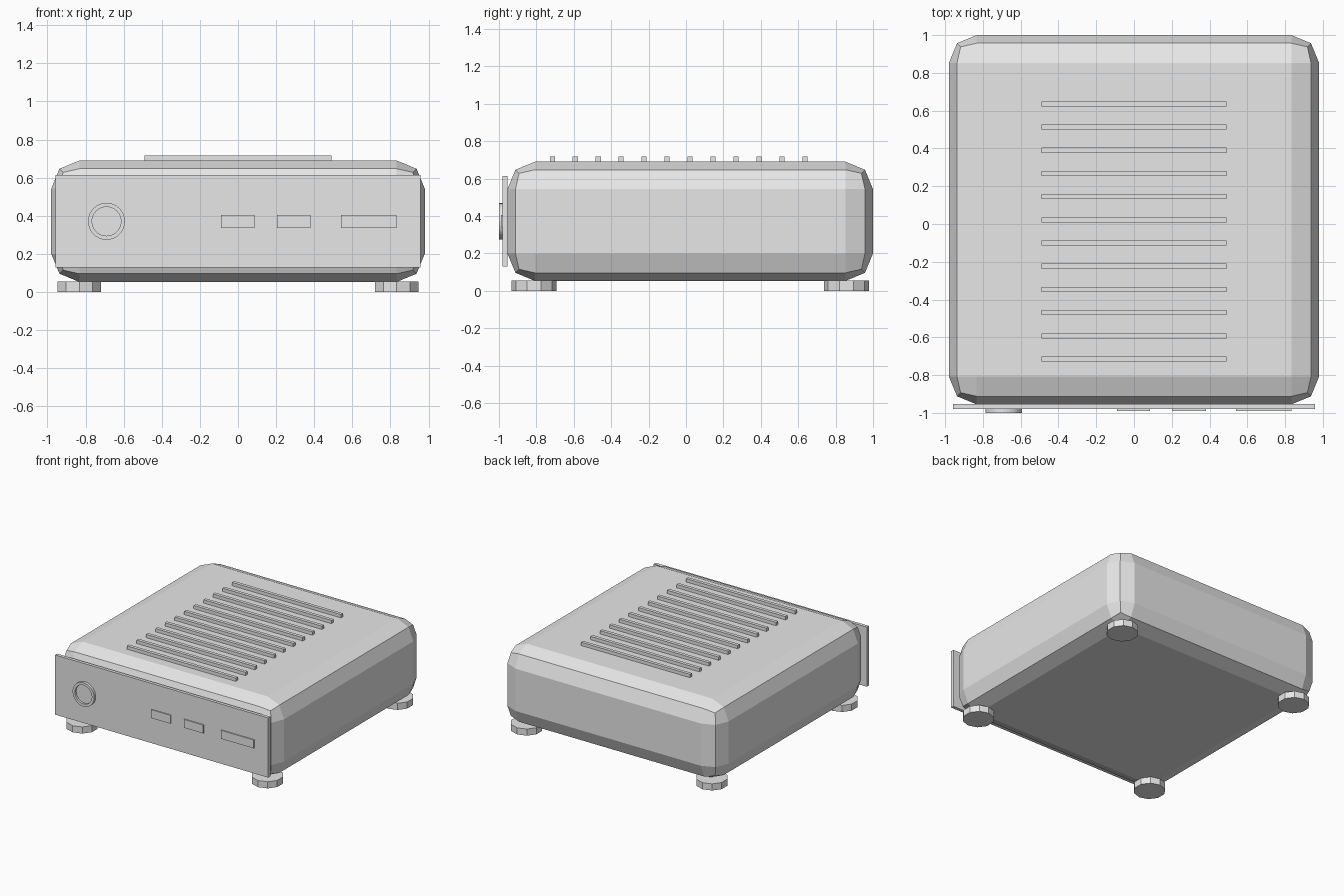
import bpy
import bmesh
from math import pi

cube = bpy.data.objects.get("Cube")
if cube:
    bpy.data.objects.remove(cube, do_unlink=True)

grey = bpy.data.materials.new("light grey")
grey.use_nodes = True
grey.diffuse_color = (0.8, 0.8, 0.8, 1)
grey.node_tree.nodes["Principled BSDF"].inputs["Base Color"].default_value = grey.diffuse_color


def box(name, x, y, z):
    """Box spanning the given (low, high) range on each axis."""
    spans = (x, y, z)
    bpy.ops.mesh.primitive_cube_add(size=1, location=[(a + b) / 2 for a, b in spans])
    obj = bpy.context.object
    obj.name = name
    obj.scale = [b - a for a, b in spans]
    bpy.ops.object.transform_apply(location=False, rotation=False)
    obj.data.materials.append(grey)
    return obj


def cylinder(name, sides, radius, depth, location, tilt=0):
    bpy.ops.mesh.primitive_cylinder_add(vertices=sides, radius=radius, depth=depth,
                                        location=location, rotation=(tilt, 0, 0))
    obj = bpy.context.object
    obj.name = name
    obj.data.materials.append(grey)
    return obj


# Case with two-step chamfered edges
MID_Y = 0.0225
case = box("case", (-0.98, 0.98), (-0.955, 1.0), (0.053, 0.69))
bevel = case.modifiers.new("chamfer", "BEVEL")
bevel.width = 0.147
bevel.segments = 2

# Feet under the corners
for side, sx in (("left", 1), ("right", -1)):
    for end, sy in (("front", -1), ("back", 1)):
        cylinder(f"{end}_{side}_foot", 10, 0.12, 0.054,
                 (sx * 0.833, MID_Y + sy * 0.835, 0.027))

# Cooling ribs on the lid
for i in range(12):
    y = 0.636 - i * 0.1228
    box(f"top_rib_{i + 1}", (-0.49, 0.49), (y - 0.0135, y + 0.0135), (0.68, 0.717))

# Front plate and sockets
box("front_panel", (-0.958, 0.958), (-0.98, -0.954), (0.129, 0.614))
for name, span in (("first_small_port", (-0.09, 0.086)),
                   ("second_small_port", (0.205, 0.38)),
                   ("wide_port", (0.54, 0.833))):
    box(name, span, (-0.989, -0.975), (0.337, 0.405))

# Power button: disc with a recessed centre
button = cylinder("power_button", 32, 0.097, 0.025, (-0.69, -0.9875, 0.371), pi / 2)
bm = bmesh.new()
bm.from_mesh(button.data)
face = max(bm.faces, key=lambda f: f.calc_center_median().z)
bmesh.ops.inset_region(bm, faces=[face], thickness=0.021)
pushed = bmesh.ops.extrude_face_region(bm, geom=[face])["geom"]
bmesh.ops.translate(bm, vec=(0, 0, -0.016),
                    verts=[v for v in pushed if isinstance(v, bmesh.types.BMVert)])
if face.is_valid:
    bmesh.ops.delete(bm, geom=[face], context="FACES_ONLY")
bmesh.ops.recalc_face_normals(bm, faces=bm.faces)
bm.to_mesh(button.data)
bm.free()
